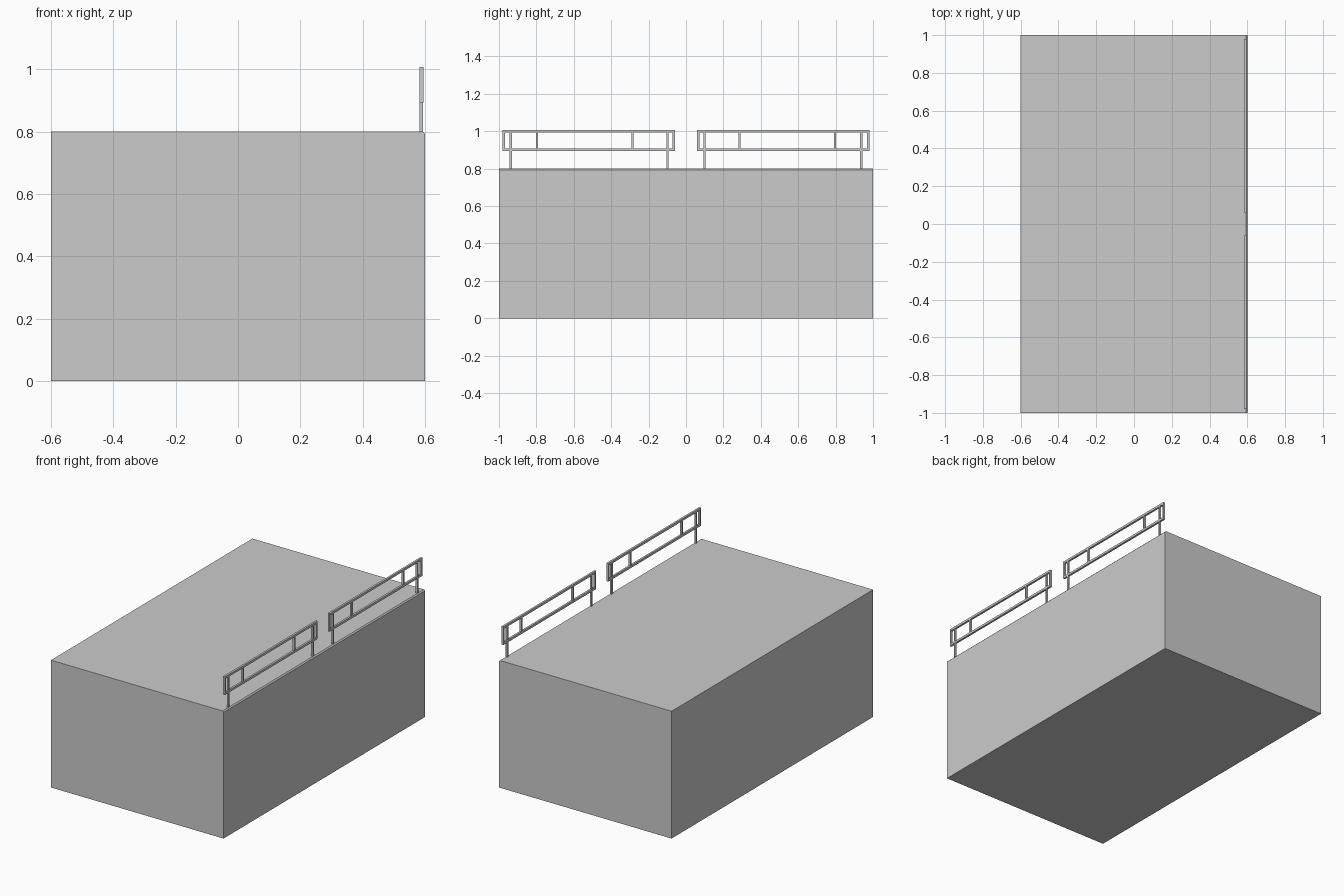
import bpy, bmesh

if "Cube" in bpy.data.objects:
    bpy.data.objects.remove(bpy.data.objects["Cube"])


def box(bm, x0, x1, y0, y1, z0, z1):
    """Add an axis-aligned box to bm and return its vertices."""
    verts = bmesh.ops.create_cube(bm, size=1)["verts"]
    for v in verts:
        v.co.x = x1 if v.co.x > 0 else x0
        v.co.y = y1 if v.co.y > 0 else y0
        v.co.z = z1 if v.co.z > 0 else z0
    return verts


def finish(bm, name):
    mesh = bpy.data.meshes.new(name)
    bm.to_mesh(mesh)
    bm.free()
    obj = bpy.data.objects.new(name, mesh)
    bpy.context.collection.objects.link(obj)
    return obj


# Platform block with a small chamfer along the railing edge
bm = bmesh.new()
box(bm, -0.6, 0.6, -1, 1, 0, 0.8)
edge = [e for e in bm.edges if all(v.co.x > 0 and v.co.z > 0.5 for v in e.verts)]
bmesh.ops.bevel(bm, geom=edge, offset=0.007, segments=1, affect='EDGES')
finish(bm, "platform")

X0, X1 = 0.582, 0.595
Z_LOW, Z_TOP = 0.893, 1.007
RAIL, BAR = 0.014, 0.011
Y0, Y1 = 0.06, 0.98


def railing(name, side):
    bm = bmesh.new()

    def member(a, b, z0, z1, inset=0.0):
        lo, hi = sorted((side * a, side * b))
        box(bm, X0 + inset, X1 - inset, lo, hi, z0, z1)

    # Top and bottom rails
    member(Y0, Y1, Z_TOP - RAIL, Z_TOP)
    member(Y0, Y1, Z_LOW, Z_LOW + RAIL)
    # End uprights closing the frame
    for y in (Y0, Y1 - BAR):
        member(y, y + BAR, Z_LOW + RAIL, Z_TOP - RAIL)
    # Intermediate uprights
    for y in (0.285, 0.797):
        member(y - BAR / 2, y + BAR / 2, Z_LOW + RAIL, Z_TOP - RAIL)
    # Posts standing on the platform
    for y in (0.10, 0.937):
        member(y - BAR / 2, y + BAR / 2, 0.8, Z_TOP - 0.002, 0.001)
    return finish(bm, name)


railing("front_railing", -1)
railing("back_railing", 1)
